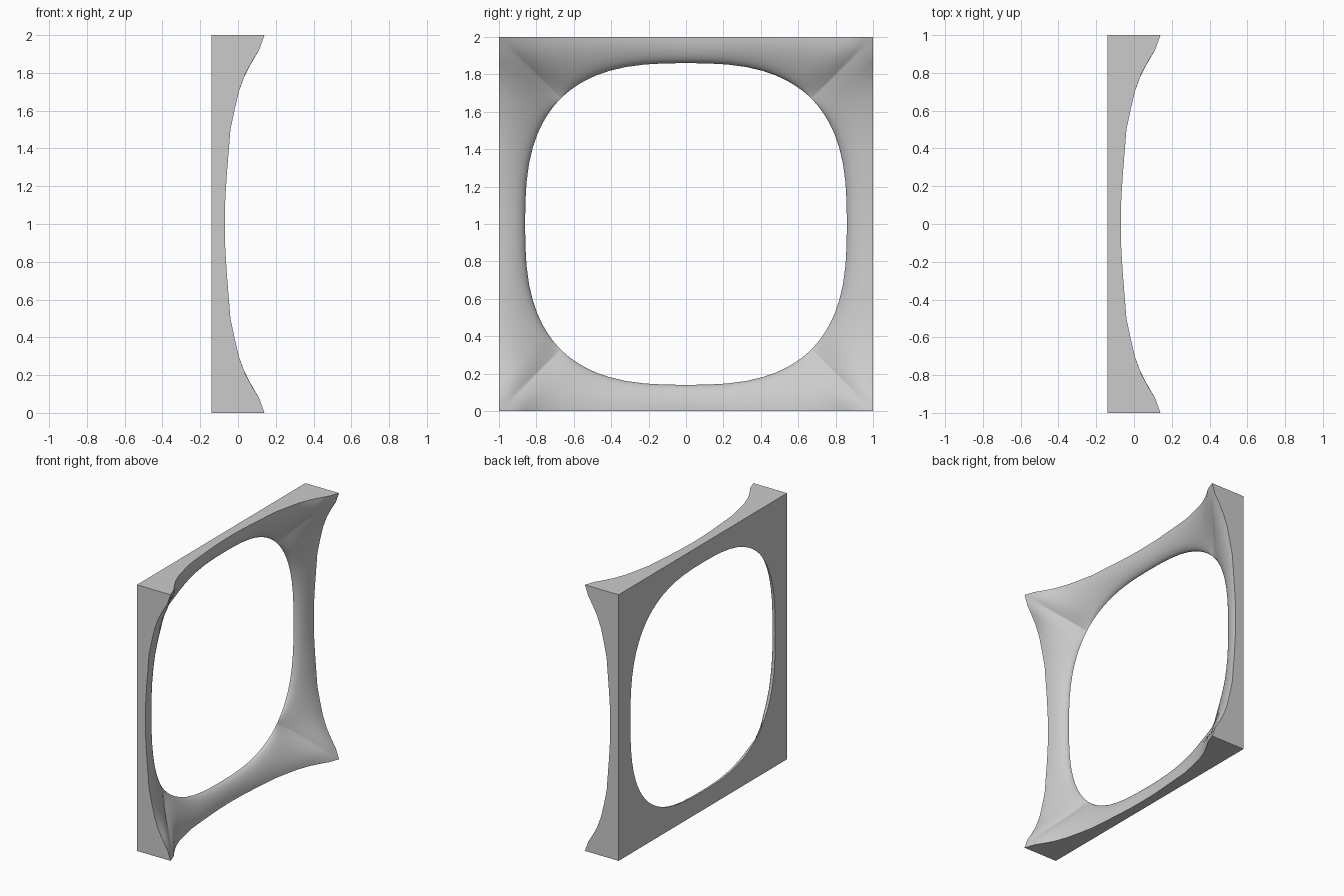
import bpy, bmesh, math

cube = bpy.data.objects.get("Cube")
if cube:
    bpy.data.objects.remove(cube, do_unlink=True)

BACK = -0.14      # flat rear plane
HOLE = 0.86       # half width of the opening
POWER = 2.78      # squareness of the opening
SIDE = 24         # segments along each side
STEPS = 12        # segments from opening to outer edge

# Front edge outline: distance from the middle of a side, and depth x
EDGE = [(0, -0.07), (0.12, -0.068), (0.24, -0.061), (0.5, -0.04), (0.69, 0.0),
        (0.825, 0.05), (0.915, 0.11), (1, 0.14)]


def edge_depth(s):
    s = abs(s)
    for (a, xa), (b, xb) in zip(EDGE, EDGE[1:]):
        if s <= b:
            return xa + (xb - xa) * (s - a) / (b - a)
    return EDGE[-1][1]


def section(s):
    """Rim-to-edge profile on the +y side, then the rear corner."""
    scale = HOLE / (1 + abs(s) ** POWER) ** (1 / POWER)
    height = edge_depth(s) - BACK
    corner = ((height - 0.07) / 0.21) ** 0.7
    points = []
    for i in range(STEPS + 1):
        t = math.pi / 2 * i / STEPS
        u = 1 - math.cos(t)
        sweep = 0.6 * u + 0.4 * u * u * (3 - 2 * u)
        rise = (1 - corner) * math.sin(t) + corner * sweep
        r = scale + (1 - scale) * u
        points.append((BACK + height * rise, r, r * s))
    points.append((BACK, 1, s))
    return points


# Sweep the section around four equal sides
bm = bmesh.new()
rows = []
for quarter in range(4):
    c, d = round(math.cos(quarter * math.pi / 2)), round(math.sin(quarter * math.pi / 2))
    for k in range(SIDE):
        s = math.sin(math.pi / 2 * (2 * k / SIDE - 1))
        rows.append([bm.verts.new((x, y * c - z * d, y * d + z * c + 1))
                     for x, y, z in section(s)])
for a, b in zip(rows, rows[1:] + rows[:1]):
    for j in range(len(a)):
        n = (j + 1) % len(a)
        bm.faces.new((a[j], a[n], b[n], b[j]))
bmesh.ops.recalc_face_normals(bm, faces=bm.faces)

mesh = bpy.data.meshes.new("curved_frame")
bm.to_mesh(mesh)
bm.free()
frame = bpy.data.objects.new("curved_frame", mesh)
bpy.context.collection.objects.link(frame)

# Plain grey finish
grey = bpy.data.materials.new("plain_grey")
grey.use_nodes = True
colour = (0.6, 0.6, 0.6, 1)
grey.diffuse_color = colour
grey.node_tree.nodes["Principled BSDF"].inputs["Base Color"].default_value = colour
mesh.materials.append(grey)

bpy.ops.object.select_all(action="DESELECT")
frame.select_set(True)
bpy.context.view_layer.objects.active = frame
bpy.ops.object.shade_smooth_by_angle(angle=math.radians(35))
